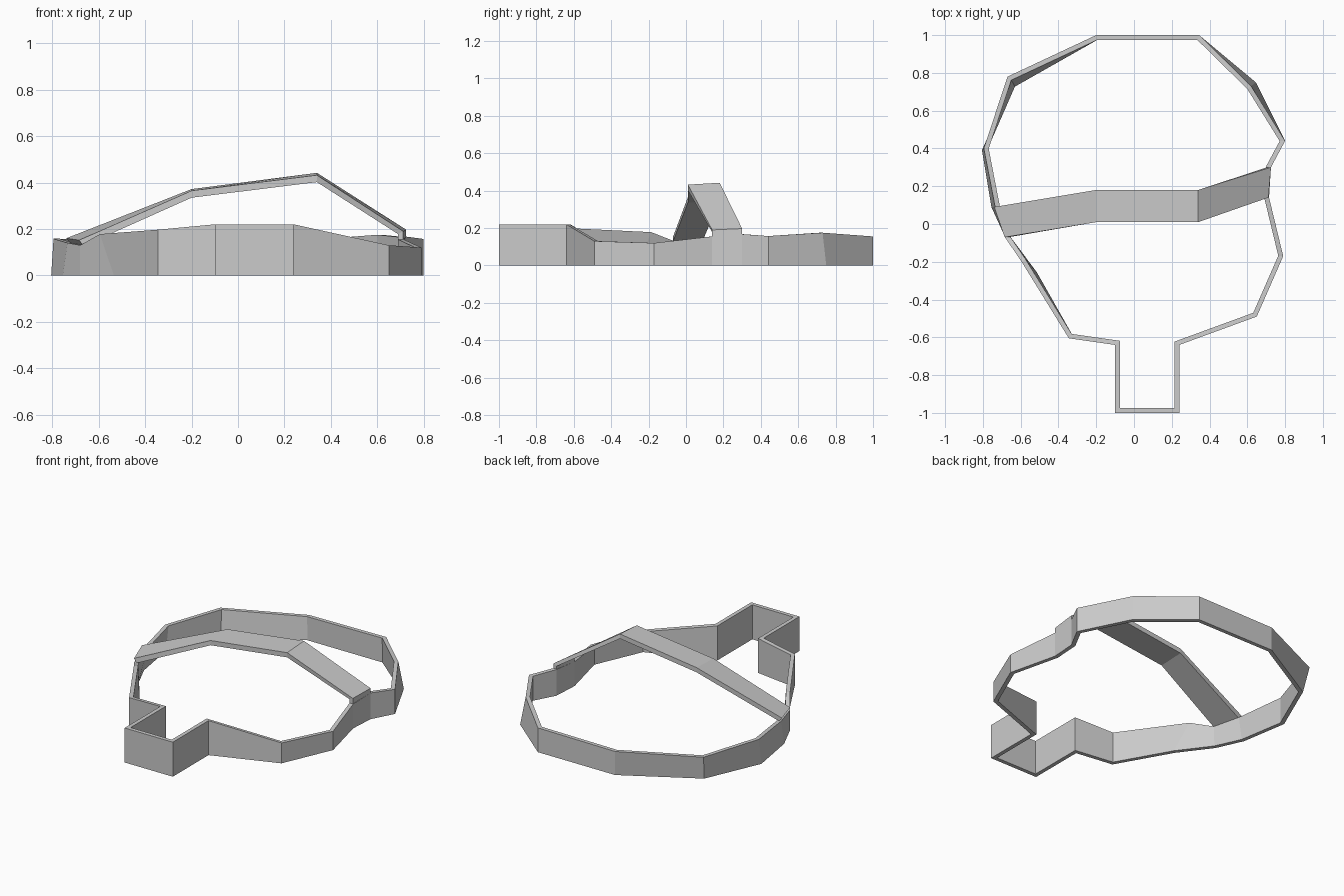
import bpy, bmesh
from mathutils import Vector

if "Cube" in bpy.data.objects:
    bpy.data.objects.remove(bpy.data.objects["Cube"])


def make_object(name, sections, closed):
    """Skin a series of four-point cross-sections into a solid strip."""
    bm = bmesh.new()
    rows = [[bm.verts.new(p) for p in s] for s in sections]
    n = len(rows)
    for i in range(n if closed else n - 1):
        a, b = rows[i], rows[(i + 1) % n]
        for k in range(4):
            j = (k + 1) % 4
            bm.faces.new((a[k], a[j], b[j], b[k]))
    if not closed:
        bm.faces.new(rows[0])
        bm.faces.new(rows[-1])
    bmesh.ops.recalc_face_normals(bm, faces=bm.faces)
    mesh = bpy.data.meshes.new(name)
    bm.to_mesh(mesh)
    bm.free()
    obj = bpy.data.objects.new(name, mesh)
    bpy.context.collection.objects.link(obj)
    return obj


def inset(pts, t):
    """Mitred inward offset of a counter-clockwise outline."""
    out = []
    for i, p in enumerate(pts):
        d1 = (p - pts[i - 1]).normalized()
        d2 = (pts[(i + 1) % len(pts)] - p).normalized()
        n1, n2 = Vector((-d1.y, d1.x)), Vector((-d2.y, d2.x))
        out.append(p + (n1 + n2) * (t / (1 + n1.dot(n2))))
    return out


# Rim wall outline: x, y at the base, then wall height
outline = [
    (-0.10, -1.0, 0.22), (0.24, -1.0, 0.22), (0.24, -0.64, 0.22),
    (0.65, -0.49, 0.13), (0.79, -0.17, 0.12), (0.715, 0.14, 0.155),
    (0.725, 0.30, 0.167), (0.80, 0.44, 0.157), (0.645, 0.75, 0.175),
    (0.345, 1.0, 0.155), (-0.20, 1.0, 0.15), (-0.65, 0.745, 0.155),
    (-0.805, 0.39, 0.158), (-0.755, 0.09, 0.14), (-0.68, -0.075, 0.13),
    (-0.535, -0.27, 0.178), (-0.345, -0.605, 0.197), (-0.10, -0.64, 0.22),
]
# Corners whose top edge leans away from the base
lean = {8: (-0.025, -0.02), 11: (-0.02, 0.035), 12: (0.01, 0.01),
        13: (0.02, 0.0), 15: (-0.06, 0.07)}

base = [Vector(p[:2]) for p in outline]
top = [b + Vector(lean.get(i, (0, 0))) for i, b in enumerate(base)]
base_in, top_in = inset(base, 0.025), inset(top, 0.025)
make_object("rim_wall", [
    [(*base[i], 0), (*top[i], p[2]), (*top_in[i], p[2]), (*base_in[i], 0)]
    for i, p in enumerate(outline)], True)

# Arched strap: front point, back point, thickness offset (x, z)
strap = [
    ((-0.685, -0.07, 0.152), (-0.74, 0.09, 0.16), (0.02, -0.025)),
    ((-0.20, 0.01, 0.365), (-0.20, 0.18, 0.372), (0, -0.03)),
    ((0.34, 0.01, 0.432), (0.34, 0.18, 0.442), (0, -0.03)),
    ((0.712, 0.14, 0.19), (0.725, 0.30, 0.197), (-0.022, -0.012)),
    ((0.712, 0.14, 0.15), (0.725, 0.30, 0.162), (-0.022, 0)),
]
make_object("arched_strap", [
    [f, b, (b[0] + d[0], b[1], b[2] + d[1]), (f[0] + d[0], f[1], f[2] + d[1])]
    for f, b, d in strap], False)
